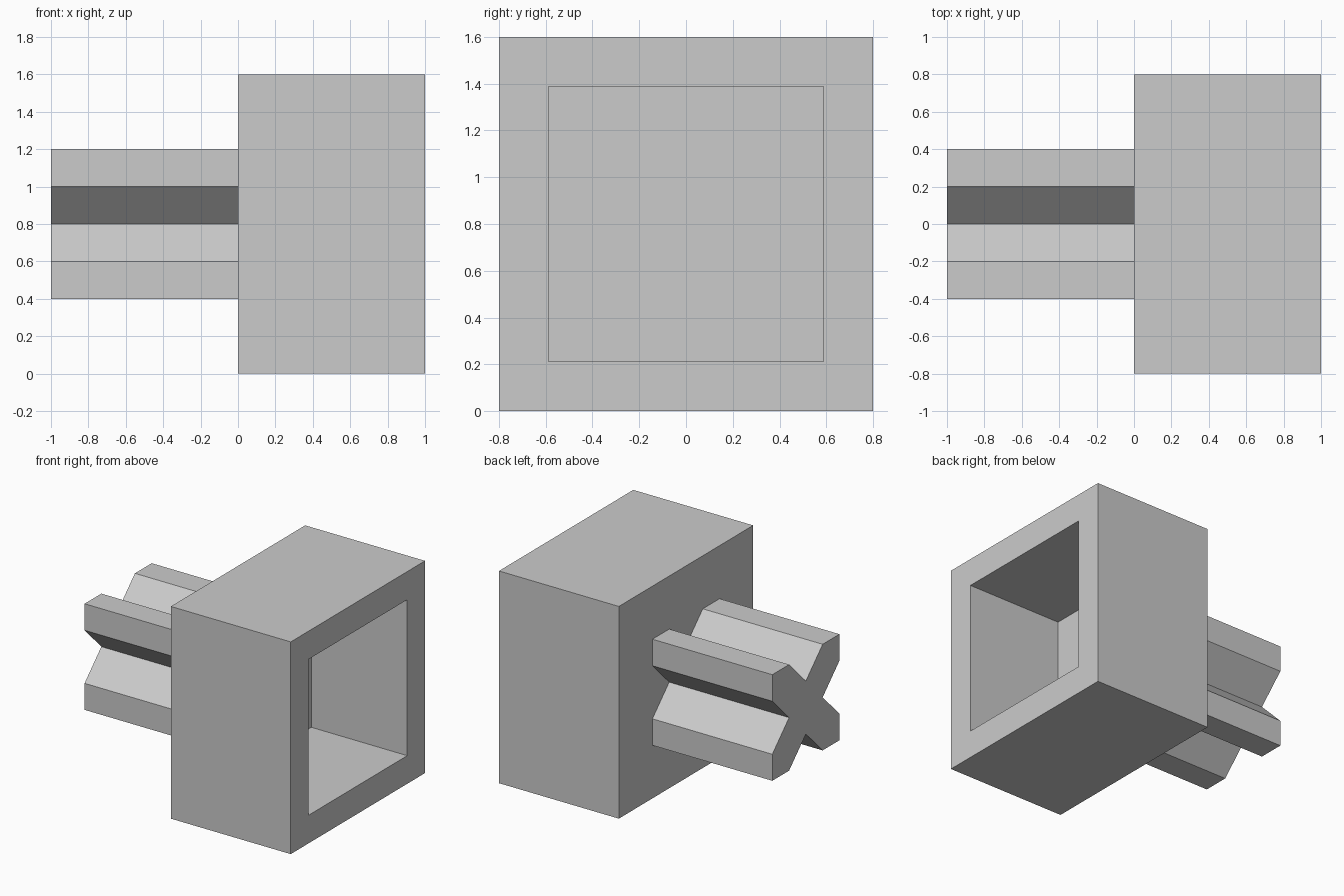
import bpy
import bmesh
from mathutils import Matrix, Vector

default = bpy.data.objects.get("Cube")
if default:
    bpy.data.objects.remove(default, do_unlink=True)

MID = 0.8  # height of the shaft axis

grey = bpy.data.materials.new("plain grey")
grey.use_nodes = True
colour = (0.6, 0.6, 0.6, 1)
grey.diffuse_color = colour
grey.node_tree.nodes["Principled BSDF"].inputs["Base Color"].default_value = colour


def finish(name, bm):
    bmesh.ops.recalc_face_normals(bm, faces=bm.faces)
    mesh = bpy.data.meshes.new(name)
    bm.to_mesh(mesh)
    bm.free()
    mesh.materials.append(grey)
    obj = bpy.data.objects.new(name, mesh)
    bpy.context.collection.objects.link(obj)
    return obj


# Socket block with a square pocket sunk into its +x face
bm = bmesh.new()
bmesh.ops.create_cube(bm, matrix=Matrix.Translation((0.5, 0, MID)) @ Matrix.Diagonal((1, 1.6, 1.6, 1)))
bm.normal_update()
mouth = max(bm.faces, key=lambda f: f.normal.x)
bmesh.ops.inset_region(bm, faces=[mouth], thickness=0.3)
pocket = bmesh.ops.extrude_face_region(bm, geom=[mouth])
floor = [v for v in pocket["geom"] if isinstance(v, bmesh.types.BMVert)]
bmesh.ops.translate(bm, verts=floor, vec=(-0.8, 0, 0))
if mouth.is_valid:
    bmesh.ops.delete(bm, geom=[mouth], context="FACES_ONLY")
finish("socket_block", bm)

# Cross-shaped shaft: one quarter of the outline turned four times
bm = bmesh.new()
quarter = [(0.2, 0), (0.4, 0.2), (0.4, 0.4), (0.2, 0.4)]
outline = []
for turn in range(4):
    for y, z in quarter:
        for _ in range(turn):
            y, z = -z, y
        outline.append(bm.verts.new((-1, y, z + MID)))
end = bm.faces.new(outline)
shaft = bmesh.ops.extrude_face_region(bm, geom=[end])
moved = [v for v in shaft["geom"] if isinstance(v, bmesh.types.BMVert)]
bmesh.ops.translate(bm, verts=moved, vec=Vector((1, 0, 0)))
finish("cross_shaft", bm)
